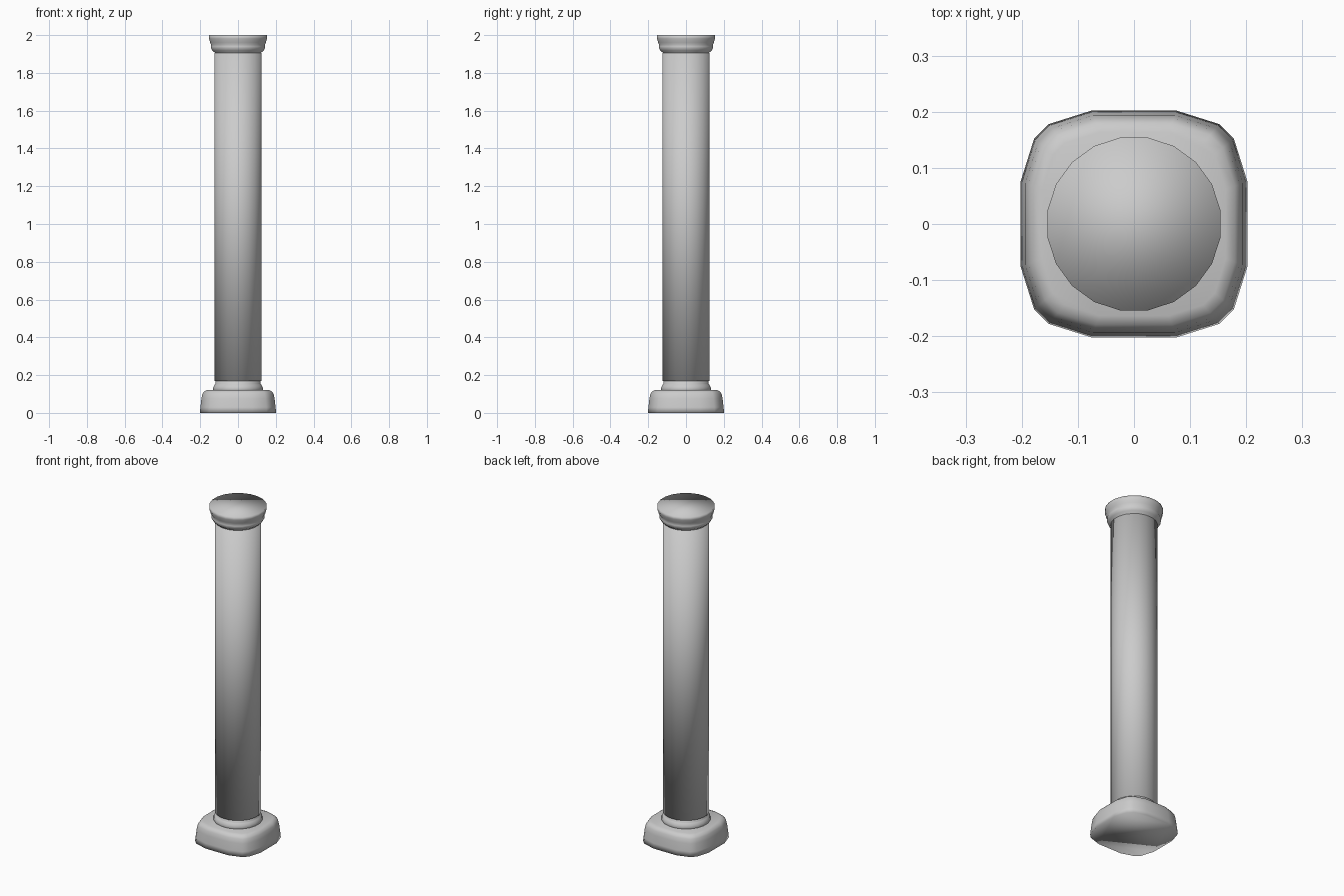
import bpy, bmesh, math

cube = bpy.data.objects.get("Cube")
if cube:
    bpy.data.objects.remove(cube, do_unlink=True)

stone = bpy.data.materials.new("pale_grey_stone")
stone.use_nodes = True
GREY = (0.6, 0.6, 0.6, 1)
stone.diffuse_color = GREY
stone.node_tree.nodes["Principled BSDF"].inputs["Base Color"].default_value = GREY


def loft(name, outline, profile):
    """Stack scaled copies of an outline along (scale, z) and close both ends."""
    bm = bmesh.new()
    rings = [[bm.verts.new((x * s, y * s, z)) for x, y in outline] for s, z in profile]
    n = len(outline)
    for low, high in zip(rings, rings[1:]):
        for i in range(n):
            j = (i + 1) % n
            bm.faces.new((low[i], low[j], high[j], high[i]))
    bm.faces.new(rings[0][::-1])
    bm.faces.new(rings[-1])
    for face in bm.faces:
        face.smooth = True
    mesh = bpy.data.meshes.new(name)
    bm.to_mesh(mesh)
    bm.free()
    mesh.materials.append(stone)
    obj = bpy.data.objects.new(name, mesh)
    bpy.context.collection.objects.link(obj)
    return obj


# Round outline with flats facing the four sides
SIDES = 20
circle = [(math.cos(a), math.sin(a)) for a in
          (math.tau * (i + 0.5) / SIDES for i in range(SIDES))]

# Rounded-square outline: one corner turned four times
corner = [(0.202, 0.076), (0.178, 0.152), (0.152, 0.178), (0.076, 0.202)]
square = []
for turn in range(4):
    for x, y in corner:
        for _ in range(turn):
            x, y = -y, x
        square.append((x, y))

# Plinth with softened upper edge
loft("plinth", square, [(1, 0), (0.985, 0.03), (0.96, 0.075), (0.935, 0.1),
                        (0.89, 0.114), (0.81, 0.121)])

# Stepped moulding between plinth and shaft
loft("base_moulding", circle, [(0.131, 0.115), (0.134, 0.125), (0.132, 0.138),
                               (0.124, 0.15), (0.12, 0.154), (0.119, 0.175)])

# Plain shaft
loft("shaft", circle, [(0.126, 0.168), (0.126, 1.905)])

# Flared capital
loft("capital", circle, [(0.12, 1.895), (0.125, 1.908), (0.138, 1.918),
                         (0.145, 1.932), (0.145, 1.94), (0.143, 1.948),
                         (0.15, 1.96), (0.152, 1.972), (0.156, 1.982), (0.156, 2.0)])
